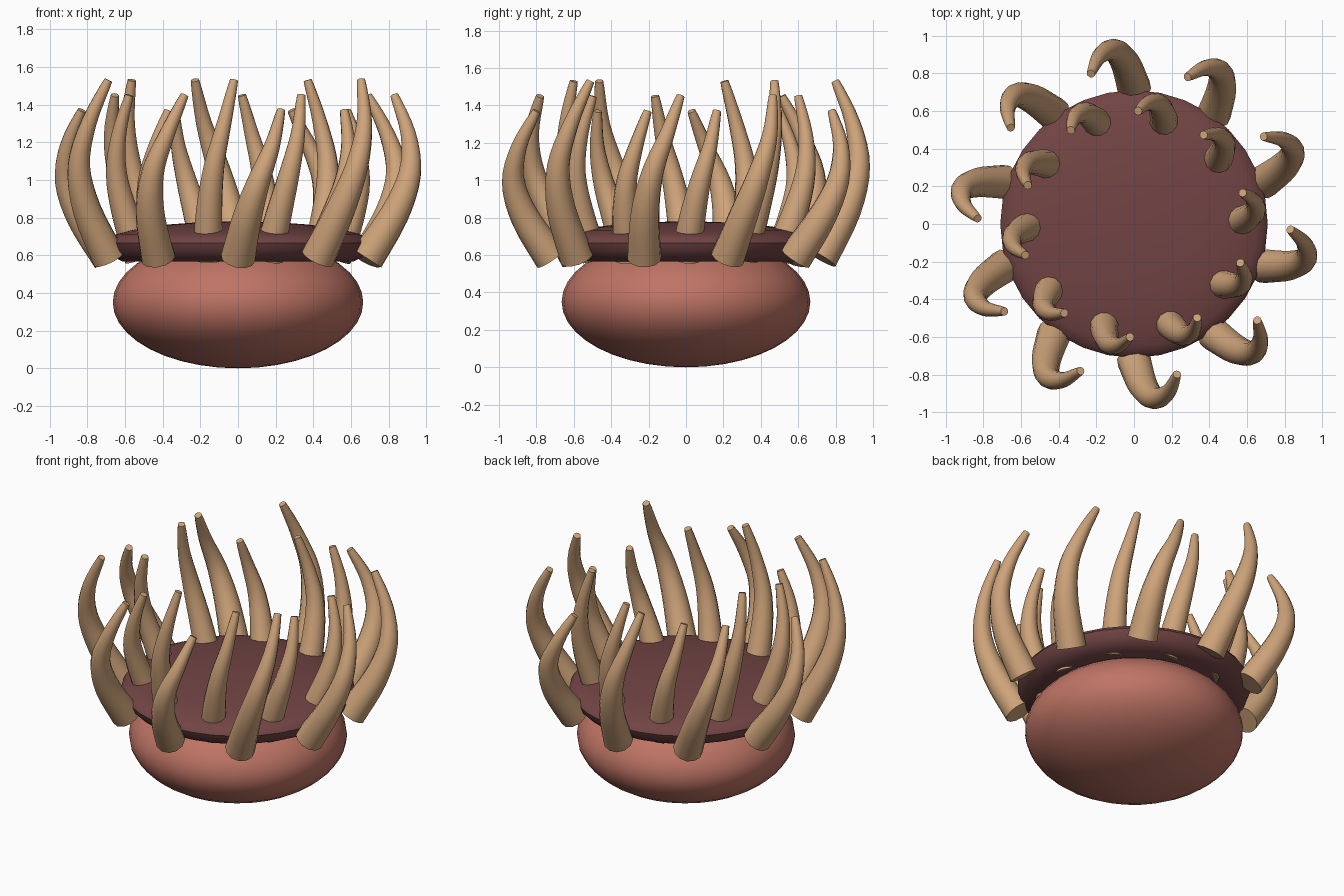
import bpy, bmesh, math
from mathutils import Vector
from mathutils.geometry import interpolate_bezier

if "Cube" in bpy.data.objects:
    bpy.data.objects.remove(bpy.data.objects["Cube"])


def material(name, rgb):
    m = bpy.data.materials.new(name)
    m.diffuse_color = (*rgb, 1)
    m.use_nodes = True
    m.node_tree.nodes["Principled BSDF"].inputs["Base Color"].default_value = m.diffuse_color
    return m


BODY = material("coral red", (0.52, 0.175, 0.13))
DISC = material("dark maroon", (0.17, 0.058, 0.058))
TENT = material("sandy tan", (0.62, 0.37, 0.195))


def finish(bm, name, mat, angle=50):
    bmesh.ops.recalc_face_normals(bm, faces=bm.faces)
    me = bpy.data.meshes.new(name)
    bm.to_mesh(me)
    bm.free()
    ob = bpy.data.objects.new(name, me)
    bpy.context.collection.objects.link(ob)
    me.materials.append(mat)
    bpy.ops.object.select_all(action='DESELECT')
    ob.select_set(True)
    bpy.context.view_layer.objects.active = ob
    bpy.ops.object.shade_smooth_by_angle(angle=math.radians(angle))
    return ob


def skin(bm, rings):
    """Bridge rings of points into a closed, capped tube."""
    loops = [[bm.verts.new(p) for p in r] for r in rings]
    n = len(loops[0])
    for a, b in zip(loops, loops[1:]):
        for i in range(n):
            bm.faces.new((a[i], a[(i + 1) % n], b[(i + 1) % n], b[i]))
    bm.faces.new(loops[0][::-1])
    bm.faces.new(loops[-1])


# Squashed round body
bm = bmesh.new()
bmesh.ops.create_uvsphere(bm, u_segments=32, v_segments=20, radius=1)
for v in bm.verts:
    v.co = Vector((v.co.x * 0.665, v.co.y * 0.665, 0.35 + v.co.z * 0.35))
finish(bm, "body", BODY)

# Domed mouth disc with flat underside
profile = [(0.61, 0.566), (0.66, 0.59), (0.695, 0.625), (0.71, 0.665)]
profile += [(0.71 * math.cos(a), 0.665 + 0.115 * math.sin(a))
            for a in (math.radians(d) for d in range(12, 88, 12))]
profile.append((0.02, 0.78))
bm = bmesh.new()
skin(bm, [[(r * math.cos(t * math.tau / 32), r * math.sin(t * math.tau / 32), z)
           for t in range(32)] for r, z in profile])
finish(bm, "mouth_disc", DISC)


def smooth_path(pts, steps=4):
    out = [pts[0]]
    for i in range(len(pts) - 1):
        p0, p1 = pts[max(i - 1, 0)], pts[i]
        p2, p3 = pts[i + 1], pts[min(i + 2, len(pts) - 1)]
        out += interpolate_bezier(p1, p1 + (p2 - p1 + p1 - p0) / 6,
                                  p2 - (p3 - p1) / 6, p2, steps + 1)[1:]
    return out


def tentacle(name, angle, radii, top, r0):
    """Tapered tube that bows outward, then twists 16 degrees to its tip."""
    z0 = 0.585
    pts = []
    for r, turn, f in zip(radii, (0, 3.2, 6.8, 11.5, 16), (0, 0.27, 0.52, 0.76, 1)):
        a = math.radians(angle + turn)
        pts.append(Vector((r * math.cos(a), r * math.sin(a), z0 + (top - z0) * f)))
    path = smooth_path(pts)
    rings = []
    last = len(path) - 1
    radial = Vector((math.cos(math.radians(angle)), math.sin(math.radians(angle)), 0))
    for i, p in enumerate(path):
        d = (path[min(i + 1, last)] - path[max(i - 1, 0)]).normalized()
        u = (radial - d * radial.dot(d)).normalized()
        w = d.cross(u)
        t = i / last
        rad = r0 + (0.022 - r0) * t ** 1.15
        rings.append([p + (u * math.cos(k * math.tau / 12)
                           + w * math.sin(k * math.tau / 12)) * rad for k in range(12)])
    bm = bmesh.new()
    skin(bm, rings)
    finish(bm, name, TENT)


# Two staggered rings of ten tentacles
for i in range(10):
    tentacle(f"outer_tentacle_{i + 1}", 18 + 36 * i, (0.72, 0.86, 0.93, 0.91, 0.83),
             (1.45, 1.37, 1.53)[i % 3], 0.092)
    tentacle(f"inner_tentacle_{i + 1}", 36 * i, (0.52, 0.60, 0.65, 0.645, 0.60),
             (1.37, 1.53, 1.45)[i % 3], 0.083)
